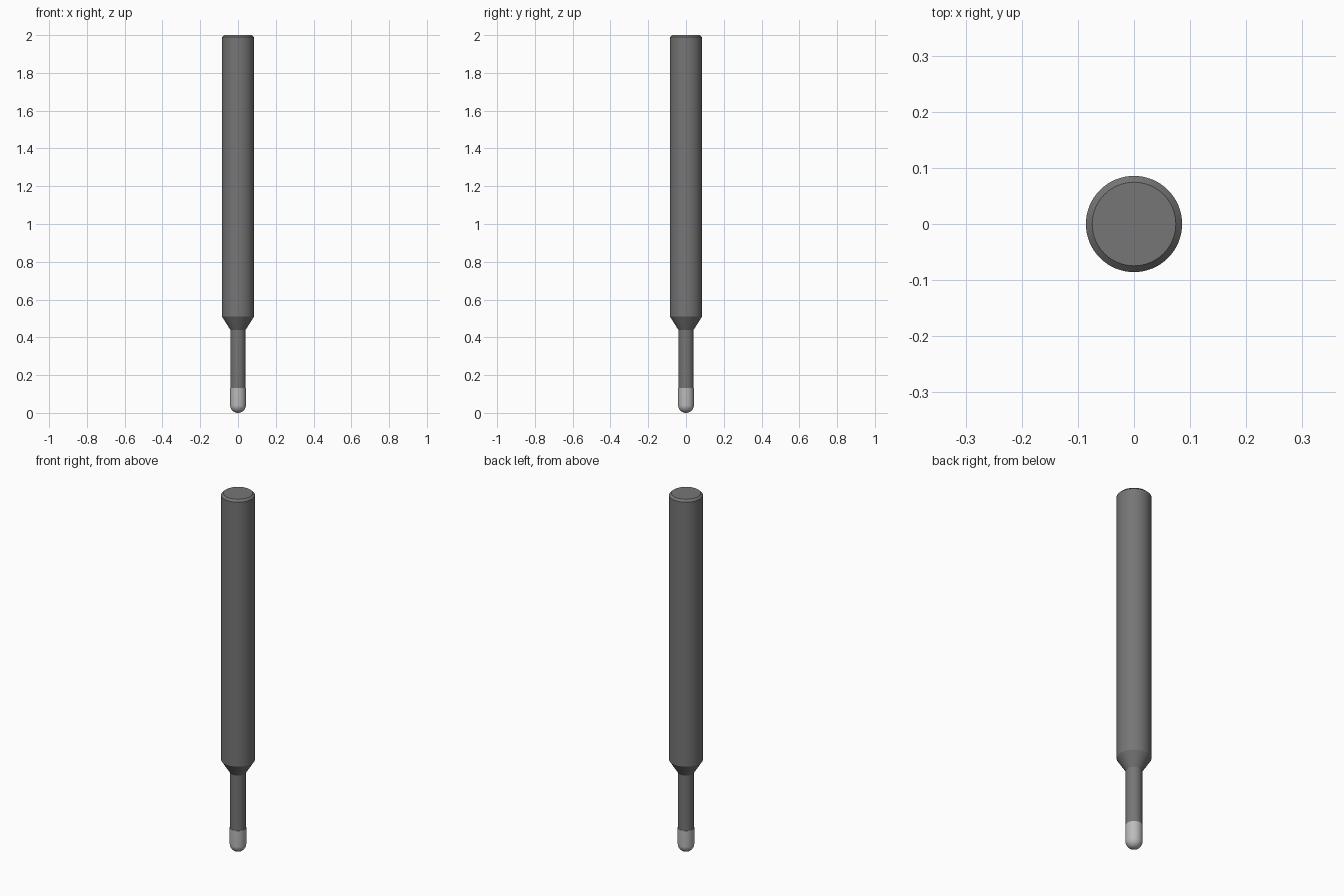
import bpy, bmesh, math

if "Cube" in bpy.data.objects:
    bpy.data.objects.remove(bpy.data.objects["Cube"])

SEGMENTS = 64


def material(name, value):
    mat = bpy.data.materials.new(name)
    mat.diffuse_color = (value, value, value, 1)
    mat.use_nodes = True
    mat.node_tree.nodes["Principled BSDF"].inputs["Base Color"].default_value = mat.diffuse_color
    return mat


def lathe(name, profile, mat):
    """Spin an (r, z) profile, starting and ending on the axis, around z."""
    bm = bmesh.new()
    verts = [bm.verts.new((r, 0, z)) for r, z in profile]
    edges = [bm.edges.new(pair) for pair in zip(verts, verts[1:])]
    bmesh.ops.spin(bm, geom=verts + edges, cent=(0, 0, 0), axis=(0, 0, 1),
                   angle=math.tau, steps=SEGMENTS)
    bmesh.ops.remove_doubles(bm, verts=bm.verts, dist=1e-5)
    bmesh.ops.recalc_face_normals(bm, faces=bm.faces)
    mesh = bpy.data.meshes.new(name)
    bm.to_mesh(mesh)
    bm.free()
    obj = bpy.data.objects.new(name, mesh)
    bpy.context.collection.objects.link(obj)
    mesh.materials.append(mat)
    bpy.ops.object.select_all(action='DESELECT')
    obj.select_set(True)
    bpy.context.view_layer.objects.active = obj
    bpy.ops.object.shade_smooth_by_angle(angle=math.radians(20))
    return obj


# Shank with chamfered top, tapering to a slim neck
lathe("shank_and_neck",
      [(0, 0.13), (0.0405, 0.13), (0.0405, 0.44), (0.0857, 0.511),
       (0.0857, 1.989), (0.0745, 2.0), (0, 2.0)],
      material("dark_steel", 0.18))

# Ball-nosed cutting tip
R = 0.042
ball = [(R * math.sin(a), R - R * math.cos(a))
        for a in (math.pi / 2 * i / 12 for i in range(13))]
lathe("cutting_tip", ball + [(R, 0.132), (0, 0.132)],
      material("bright_steel", 0.5))
